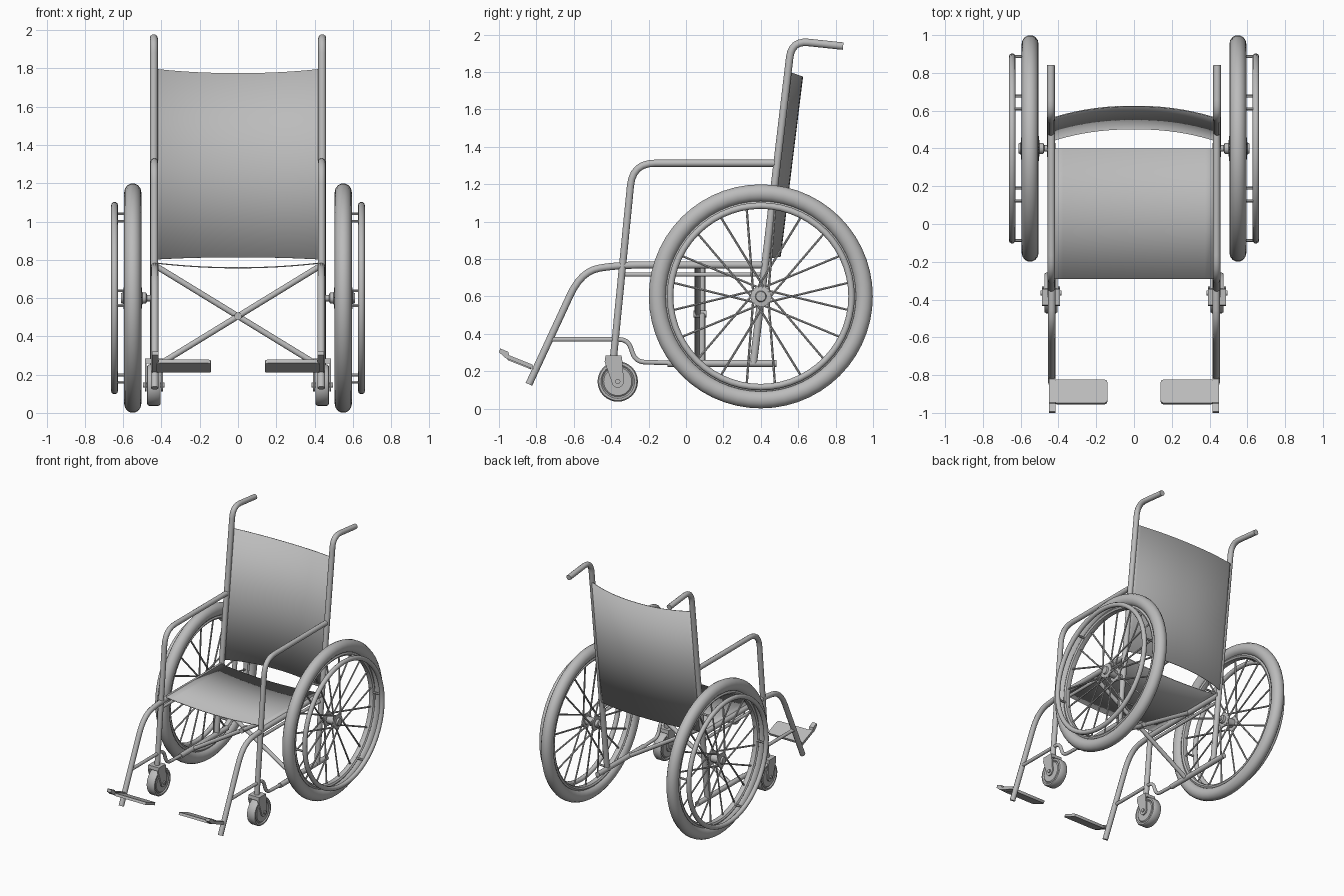
import bpy, bmesh, math
from mathutils import Vector

if "Cube" in bpy.data.objects:
    bpy.data.objects.remove(bpy.data.objects["Cube"])

grey = bpy.data.materials.new("warm_grey")
grey.diffuse_color = (0.5, 0.5, 0.5, 1)
grey.use_nodes = True
grey.node_tree.nodes["Principled BSDF"].inputs["Base Color"].default_value = grey.diffuse_color


def finish(name, mesh, angle=40):
    ob = bpy.data.objects.new(name, mesh)
    bpy.context.collection.objects.link(ob)
    mesh.materials.clear()
    mesh.materials.append(grey)
    bpy.ops.object.select_all(action='DESELECT')
    ob.select_set(True)
    bpy.context.view_layer.objects.active = ob
    bpy.ops.object.shade_smooth_by_angle(angle=math.radians(angle))
    return ob


def from_bmesh(name, bm, angle=40):
    bmesh.ops.recalc_face_normals(bm, faces=bm.faces)
    me = bpy.data.meshes.new(name)
    bm.to_mesh(me)
    bm.free()
    return finish(name, me, angle)


def rounded(points, radius, steps=6):
    """Round the inner corners of a polyline."""
    pts = [Vector(p) for p in points]
    out = [pts[0]]
    for a, b, c in zip(pts, pts[1:], pts[2:]):
        p = b + (a - b).normalized() * min(radius, (a - b).length * 0.49)
        q = b + (c - b).normalized() * min(radius, (c - b).length * 0.49)
        for i in range(steps + 1):
            t = i / steps
            out.append(p * (1 - t) ** 2 + b * 2 * t * (1 - t) + q * t * t)
    return out + [pts[-1]]


def tubes(name, paths, r, res=3):
    """Round bars along one or more paths, as one mesh."""
    cu = bpy.data.curves.new(name, 'CURVE')
    cu.dimensions = '3D'
    cu.bevel_depth, cu.bevel_resolution, cu.use_fill_caps = r, res, True
    for path in paths:
        sp = cu.splines.new('POLY')
        sp.points.add(len(path) - 1)
        for pt, co in zip(sp.points, path):
            pt.co = (*co, 1)
    tmp = bpy.data.objects.new("tmp", cu)
    bpy.context.collection.objects.link(tmp)
    deps = bpy.context.evaluated_depsgraph_get()
    me = bpy.data.meshes.new_from_object(tmp.evaluated_get(deps))
    bpy.data.objects.remove(tmp)
    return finish(name, me)


def lathe_x(name, profile, cy, cz, closed=False, segs=48):
    """Revolve (x, radius) points about an axle parallel to x."""
    bm = bmesh.new()
    rings = []
    for i in range(segs):
        a = math.tau * i / segs
        rings.append([bm.verts.new((x, cy + r * math.cos(a), cz + r * math.sin(a)))
                      for x, r in profile])
    n = len(profile)
    for i in range(segs):
        p, q = rings[i], rings[(i + 1) % segs]
        for j in range(n if closed else n - 1):
            k = (j + 1) % n
            bm.faces.new((p[j], p[k], q[k], q[j]))
    if not closed:
        bm.faces.new([ring[0] for ring in rings])
        bm.faces.new([ring[-1] for ring in rings])
    return from_bmesh(name, bm)


def oval(cx, cr, rx, rr, n=14):
    return [(cx + rx * math.cos(math.tau * i / n), cr + rr * math.sin(math.tau * i / n))
            for i in range(n)]


def plate_x(name, outline, x0, x1):
    """Extrude a (y, z) outline along x."""
    bm = bmesh.new()
    face = bm.faces.new([bm.verts.new((x0, y, z)) for y, z in outline])
    new = bmesh.ops.extrude_face_region(bm, geom=[face])['geom']
    bmesh.ops.translate(bm, vec=(x1 - x0, 0, 0),
                        verts=[v for v in new if isinstance(v, bmesh.types.BMVert)])
    return from_bmesh(name, bm, 30)


def sheet(name, fn, nu=16, nv=2, thick=0.006):
    """Thin cloth panel from a function of u in -1..1 and v in 0..1."""
    bm = bmesh.new()
    g = [[bm.verts.new(fn(2 * i / nu - 1, j / nv)) for j in range(nv + 1)]
         for i in range(nu + 1)]
    for i in range(nu):
        for j in range(nv):
            bm.faces.new((g[i][j], g[i + 1][j], g[i + 1][j + 1], g[i][j + 1]))
    ob = from_bmesh(name, bm)
    mod = ob.modifiers.new("thickness", 'SOLIDIFY')
    mod.thickness, mod.offset = thick, 0
    return ob


WY, WZ = 0.40, 0.60      # main axle
CY, CZ = -0.365, 0.145   # caster axle

for s, side in ((1, "right"), (-1, "left")):
    def at(x, pts):
        return [(s * x, y, z) for y, z in pts]

    # main wheel: tyre, rim, hand rim, hub
    lathe_x(side + "_tyre", oval(s * 0.55, 0.552, 0.045, 0.048), WY, WZ, True, 56)
    lathe_x(side + "_rim", oval(s * 0.55, 0.496, 0.026, 0.018, 8), WY, WZ, True, 56)
    lathe_x(side + "_hand_rim", oval(s * 0.645, 0.485, 0.018, 0.018, 10), WY, WZ, True, 56)
    hub = [(0.43, 0.017), (0.475, 0.017), (0.48, 0.028), (0.50, 0.03), (0.503, 0.055),
           (0.513, 0.055), (0.516, 0.032), (0.584, 0.032), (0.587, 0.055), (0.597, 0.055),
           (0.60, 0.03), (0.612, 0.026)]
    lathe_x(side + "_hub", [(s * x, r) for x, r in hub], WY, WZ, segs=24)

    # crossed spokes and hand rim struts
    spokes = []
    for i in range(20):
        a = math.tau * (i + 0.5) / 20
        h = a + (0.9 if i % 2 else -0.9)
        hx = 0.592 if i % 4 < 2 else 0.508
        spokes.append([(s * hx, WY + 0.047 * math.cos(h), WZ + 0.047 * math.sin(h)),
                       (s * 0.55, WY + 0.49 * math.cos(a), WZ + 0.49 * math.sin(a))])
    tubes(side + "_spokes", spokes, 0.0065, 1)
    struts = []
    for i in range(6):
        a = math.tau * i / 6 + 0.08
        y, z = WY + 0.488 * math.cos(a), WZ + 0.488 * math.sin(a)
        struts.append([(s * 0.555, y, z), (s * 0.645, y, z)])
    tubes(side + "_hand_rim_struts", struts, 0.008, 1)

    # back post with push handle
    tubes(side + "_back_post", [rounded(at(0.44, [(0.36, 0.24), (0.565, 1.967),
                                                  (0.84, 1.938)]), 0.09)], 0.021)
    # arm rest running down into the front post
    tubes(side + "_arm_rest", [rounded(at(0.437, [(-0.388, 0.27), (-0.285, 1.312),
                                                  (0.485, 1.312)]), 0.12)], 0.02)
    # seat rail running down into the foot rest hanger
    tubes(side + "_seat_rail", [rounded(at(0.435, [(-0.84, 0.13), (-0.56, 0.735),
                                                   (-0.36, 0.768), (0.43, 0.768)]), 0.14)], 0.02)
    tubes(side + "_seat_under_rail", [at(0.435, [(-0.335, 0.717), (0.42, 0.717)])], 0.012)
    # lower rail with its stepped front part
    tubes(side + "_lower_rail_front", [rounded(at(0.437, [(-0.72, 0.37), (-0.31, 0.37),
                                       (-0.27, 0.25), (-0.05, 0.243)]), 0.05)], 0.013)
    tubes(side + "_lower_rail", [at(0.437, [(-0.10, 0.242), (0.485, 0.242)])], 0.02)

    # caster wheel and fork
    w = [(0.033, 0.02), (0.033, 0.075), (0.027, 0.082), (0.035, 0.09), (0.034, 0.102),
         (0.025, 0.108)]
    prof = w + [(-x, r) for x, r in reversed(w)]
    lathe_x(side + "_caster_wheel", [(s * 0.44 + x, r) for x, r in prof], CY, CZ, segs=32)
    arc = [(CY + 0.033 * math.cos(a), CZ + 0.033 * math.sin(a))
           for a in [math.pi + math.pi * i / 8 for i in range(9)]]
    fork = [(-0.34, 0.25), (-0.345, 0.285), (-0.43, 0.285), (-0.435, 0.25)]
    for k, tag in ((-1, "inner"), (1, "outer")):
        x = s * 0.44 + k * 0.042
        plate_x(f"{side}_fork_{tag}", arc + fork, x - 0.005, x + 0.005)
    plate_x(side + "_fork_crown", [(-0.342, 0.258), (-0.345, 0.285), (-0.43, 0.285),
                                   (-0.433, 0.258)], s * 0.44 - 0.046, s * 0.44 + 0.046)
    tubes(side + "_caster_axle", [[(s * 0.44 - 0.056, CY, CZ), (s * 0.44 + 0.056, CY, CZ)]], 0.014)

    # foot plate with rounded corners on a tilted bracket
    d, up = Vector((0, -0.93, 0.37)), Vector((0, 0.37, 0.93))
    bm = bmesh.new()
    corners = [(0.14, 0), (0.425, 0), (0.425, 0.135), (0.14, 0.135)]
    ring = []
    for i, (cx, cl) in enumerate(corners):
        mx, ml = (1 if cx < 0.3 else -1), (1 if cl == 0 else -1)
        trim = [(0, ml * 0.018), (mx * 0.005, ml * 0.005), (mx * 0.018, 0)]
        for dx, dl in (trim if i % 2 == 0 else reversed(trim)):
            ring.append(Vector((s * (cx + dx), -0.83, 0.21)) + d * (cl + dl))
    lo = [bm.verts.new(p) for p in ring]
    hi = [bm.verts.new(p + up * 0.02) for p in ring]
    bm.faces.new(lo)
    bm.faces.new(hi)
    for i in range(len(lo)):
        k = (i + 1) % len(lo)
        bm.faces.new((lo[i], lo[k], hi[k], hi[i]))
    from_bmesh(side + "_foot_plate", bm, 30)
    plate_x(side + "_foot_bracket", [(-0.815, 0.21), (-0.82, 0.235), (-0.945, 0.285),
                                     (-0.95, 0.303), (-0.993, 0.322), (-1.0, 0.302),
                                     (-0.965, 0.27)], s * 0.415, s * 0.45)

# crossed brace under the seat with its pivot
for s, tag, y in ((1, "a", 0.062), (-1, "b", 0.088)):
    tubes("cross_brace_" + tag, [[(-s * 0.425, y, 0.245), (s * 0.425, y, 0.765)]], 0.016)
tubes("brace_pivot", [[(0, 0.04, 0.505), (0, 0.11, 0.505)]], 0.02)

# sagging cloth seat
sheet("seat", lambda u, v: (u * 0.43, -0.29 + 0.69 * v, 0.783 - 0.025 * (1 - u * u)))


# cloth back, bowed rearward and leaning with the posts
def back(u, v):
    bow = 1 - abs(u) ** 2.2
    z = 0.80 + v
    return (u * 0.455, 0.434 + 0.119 * v + 0.07 * bow,
            z + bow * (0.013 * (1 - v) - 0.025 * v))


sheet("backrest", back, 20, 2)
